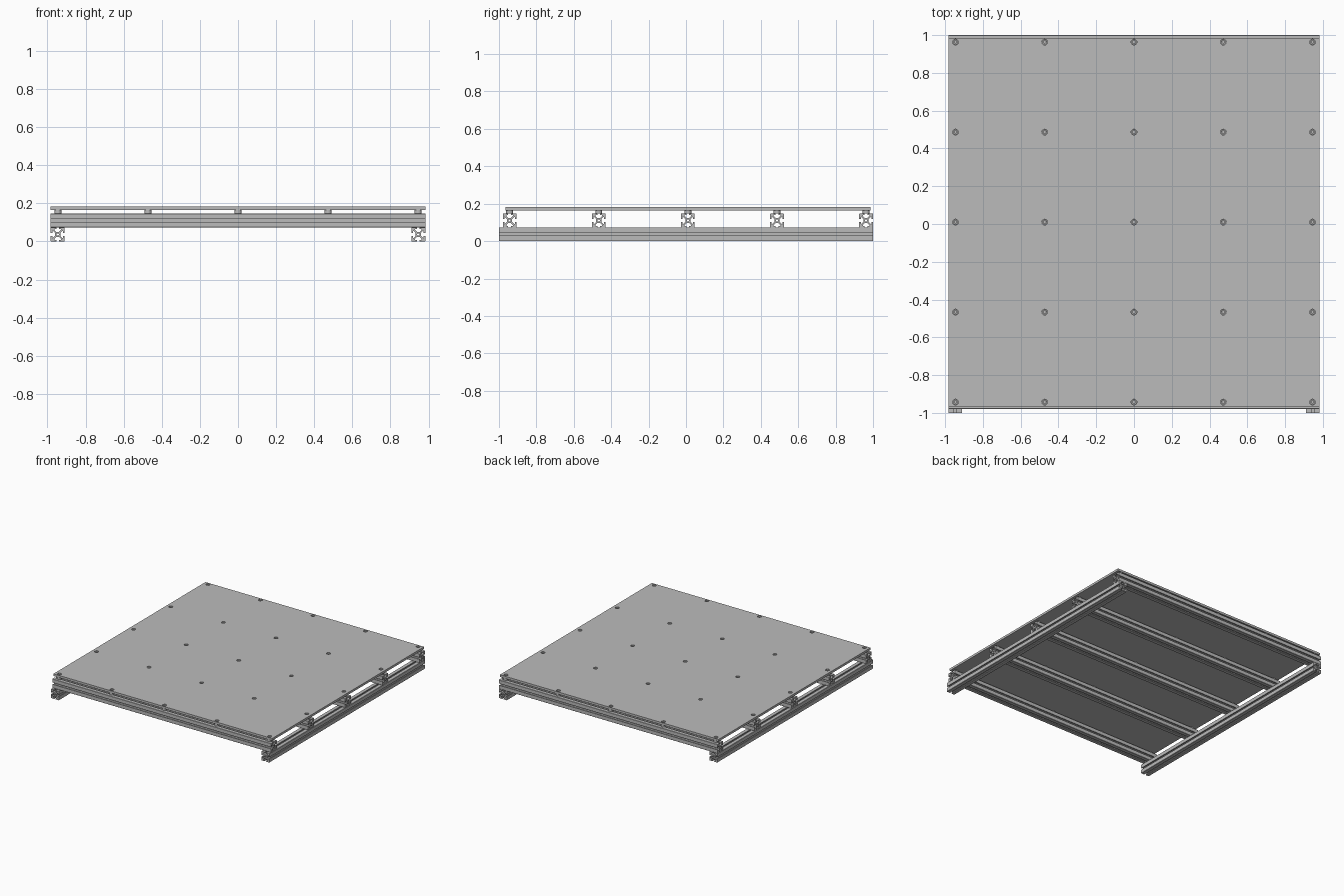
import bpy
import math
from mathutils import Matrix

if "Cube" in bpy.data.objects:
    bpy.data.objects.remove(bpy.data.objects["Cube"])

S = 0.0735              # section of a slotted rail
HALF_X = 0.983          # half width of plate and cross rails
MID_Y = 0.01            # deck sits slightly behind centre
PLATE_Z, PLATE_T = 0.165, 0.018
XS = [i * 0.4725 for i in range(-2, 3)]
YS = [MID_Y + i * 0.4765 for i in range(-2, 3)]


def material(name, value):
    m = bpy.data.materials.new(name)
    m.use_nodes = True
    col = (value, value, value, 1)
    m.diffuse_color = col
    m.node_tree.nodes["Principled BSDF"].inputs["Base Color"].default_value = col
    return m


GREY = material("aluminium grey", 0.5)


def circle(cx, cy, r, n=16):
    return [(cx + r * math.cos(2 * math.pi * k / n),
             cy + r * math.sin(2 * math.pi * k / n)) for k in range(n)]


def extruded(name, loops, length, matrix):
    """Extrude filled outlines (inner loops become holes) about local z."""
    cu = bpy.data.curves.new(name, "CURVE")
    cu.dimensions = "2D"
    cu.fill_mode = "BOTH"
    cu.extrude = length / 2
    for pts in loops:
        sp = cu.splines.new("POLY")
        sp.points.add(len(pts) - 1)
        for p, (x, y) in zip(sp.points, pts):
            p.co = (x, y, 0, 1)
        sp.use_cyclic_u = True
    tmp = bpy.data.objects.new(name + "_outline", cu)
    bpy.context.collection.objects.link(tmp)
    bpy.context.view_layer.update()
    dg = bpy.context.evaluated_depsgraph_get()
    me = bpy.data.meshes.new_from_object(tmp.evaluated_get(dg))
    bpy.data.objects.remove(tmp)
    me.name = name
    me.materials.clear()
    me.materials.append(GREY)
    me.shade_flat()
    ob = bpy.data.objects.new(name, me)
    bpy.context.collection.objects.link(ob)
    ob.matrix_world = matrix
    return ob


def copy_of(ob, name, matrix):
    new = bpy.data.objects.new(name, ob.data)
    bpy.context.collection.objects.link(new)
    new.matrix_world = matrix
    return new


# Slotted rail section: one quarter repeated around the bore
quarter = [(4, 7.5), (9.5, 13), (9.5, 15.5), (4, 15.5), (4, 20), (19, 20),
           (20, 19), (20, 4), (15.5, 4), (15.5, 9.5), (13, 9.5), (7.5, 4)]
section = []
for k in range(4):
    c, s = [(1, 0), (0, -1), (-1, 0), (0, 1)][k]
    section += [((x * c - y * s) * S / 40, (x * s + y * c) * S / 40)
                for x, y in quarter]
rail_loops = [section, circle(0, 0, 3.4 * S / 40)]

# Two long base rails, front to back
along_y = Matrix.Rotation(math.pi / 2, 4, "X")
for side, x in (("right", -1), ("left", 1)):
    extruded("base_rail_" + side, rail_loops, 2.0,
             Matrix.Translation((x * (HALF_X - S / 2), 0, S / 2)) @ along_y)

# Five cross rails resting on the base rails
along_x = Matrix.Rotation(math.pi / 2, 4, "Y")
first = None
for i, y in enumerate(YS):
    place = Matrix.Translation((0, y, S * 1.5)) @ along_x
    name = "cross_rail_%d" % (i + 1)
    if first is None:
        first = extruded(name, rail_loops, 2 * HALF_X, place)
    else:
        copy_of(first, name, place)

# Deck plate with screw holes
HY = 0.976
HOLE = 0.0155
border = [(-HALF_X, MID_Y - HY), (HALF_X, MID_Y - HY),
          (HALF_X, MID_Y + HY), (-HALF_X, MID_Y + HY)]
holes = [circle(x, y, HOLE) for x in XS for y in YS]
extruded("deck_plate", [border] + holes, PLATE_T,
         Matrix.Translation((0, 0, PLATE_Z + PLATE_T / 2)))

# Spacers under the plate, and recessed socket screws in its holes
spacer = extruded("spacer", [circle(0, 0, 0.0185, 24)], PLATE_Z - 2 * S,
                  Matrix.Identity(4))
head = extruded("screw_head", [circle(0, 0, HOLE - 0.002),
                               circle(0, 0, 0.007, 6)], 0.008,
                Matrix.Identity(4))
for i, x in enumerate(XS):
    for j, y in enumerate(YS):
        tag = "_%d_%d" % (i + 1, j + 1)
        copy_of(spacer, "spacer" + tag,
                Matrix.Translation((x, y, S + PLATE_Z / 2)))
        copy_of(head, "screw_head" + tag,
                Matrix.Translation((x, y, PLATE_Z + 0.009)))
for ob in (spacer, head):
    bpy.data.objects.remove(ob)
